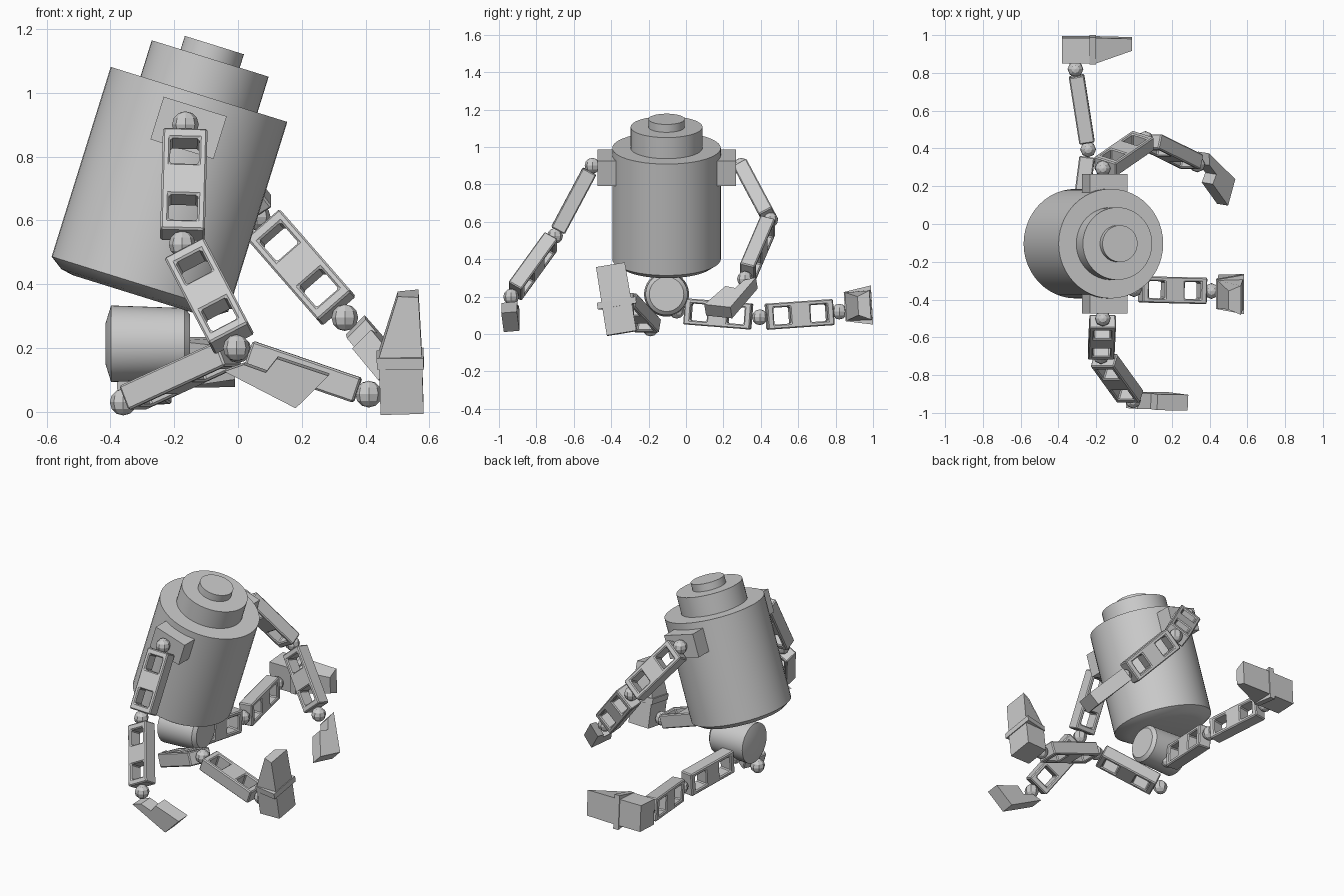
import bpy, bmesh, math
from mathutils import Vector as V, Matrix

if "Cube" in bpy.data.objects:
    bpy.data.objects.remove(bpy.data.objects["Cube"])


def finish(name, bm, matrix=None):
    bmesh.ops.recalc_face_normals(bm, faces=bm.faces)
    me = bpy.data.meshes.new(name)
    bm.to_mesh(me)
    bm.free()
    ob = bpy.data.objects.new(name, me)
    bpy.context.collection.objects.link(ob)
    if matrix:
        ob.matrix_world = matrix
    return ob


def frame(origin, a, hint):
    """Local x along a, local y close to hint, at origin."""
    x = V(a).normalized()
    h = V(hint)
    y = (h - x * h.dot(x)).normalized()
    m = Matrix((x, y, x.cross(y))).transposed().to_4x4()
    m.translation = V(origin)
    return m


def lathe(name, profile, matrix, seg=48):
    bm = bmesh.new()
    rings = [[bm.verts.new((r * math.cos(t), r * math.sin(t), h))
              for t in (2 * math.pi * i / seg for i in range(seg))]
             for r, h in profile]
    for a, b in zip(rings, rings[1:]):
        for i in range(seg):
            j = (i + 1) % seg
            bm.faces.new((a[i], a[j], b[j], b[i]))
    bm.faces.new(rings[0])
    bm.faces.new(rings[-1])
    ob = finish(name, bm, matrix)
    bpy.ops.object.select_all(action='DESELECT')
    ob.select_set(True)
    bpy.context.view_layer.objects.active = ob
    bpy.ops.object.shade_smooth_by_angle(angle=math.radians(25))


def block(name, size, matrix):
    bm = bmesh.new()
    bmesh.ops.create_cube(bm, size=1)
    bmesh.ops.scale(bm, vec=size, verts=bm.verts)
    return finish(name, bm, matrix)


def ball(name, p, r=0.042):
    bm = bmesh.new()
    bmesh.ops.create_uvsphere(bm, u_segments=8, v_segments=6, radius=r)
    finish(name, bm, Matrix.Translation(p))


def beam(name, a, b, normal):
    """Flat limb bar with two square windows, centred between two joints."""
    us = (-.18, -.145, -.055, .055, .145, .18)
    ws = (-.07, -.045, .045, .07)
    bm = bmesh.new()
    g = [[bm.verts.new((u, 0, w)) for w in ws] for u in us]
    for i in range(5):
        for j in range(3):
            if j == 1 and i in (1, 3):
                continue
            bm.faces.new((g[i][j], g[i + 1][j], g[i + 1][j + 1], g[i][j + 1]))
    a, b = V(a), V(b)
    ob = finish(name, bm, frame((a + b) / 2, b - a, normal))
    s = ob.modifiers.new("Thickness", 'SOLIDIFY')
    s.thickness, s.offset = 0.082, 0
    c = ob.modifiers.new("Chamfer", 'BEVEL')
    c.width, c.segments, c.limit_method = 0.006, 1, 'ANGLE'


def loft(bm, sections):
    """Join two four-sided sections (l, d_top, d_sole, w_top, w_sole)."""
    pts = []
    for l, dt, ds, wt, ws in sections:
        pts += [(l, dt, -wt), (l, dt, wt), (l, ds, ws), (l, ds, -ws)]
    v = [bm.verts.new(p) for p in pts]
    bm.faces.new(v[:4])
    bm.faces.new(v[4:])
    for i in range(4):
        j = (i + 1) % 4
        bm.faces.new((v[i], v[j], v[4 + j], v[4 + i]))


def foot(name, ankle, toe, sole):
    bm = bmesh.new()
    loft(bm, [(-.07, .035, .17, .078, .08), (.08, .035, .17, .078, .08)])
    loft(bm, [(.075, .028, .175, .078, .105), (.11, .028, .175, .078, .105)])
    loft(bm, [(.11, .035, .17, .075, .08), (.30, .10, .165, .05, .078)])
    finish(name, bm, frame(ankle, toe, sole))


def hand(name, wrist, along, across):
    outline = [(-.003, .075), (.042, .028), (.115, .019),
               (.126, -.036), (.295, -.061), (.249, .077)]
    bm = bmesh.new()
    f = bm.faces.new([bm.verts.new((u, w, -.042)) for u, w in outline])
    ext = bmesh.ops.extrude_face_region(bm, geom=[f])
    bmesh.ops.translate(bm, vec=(0, 0, .084),
                        verts=[e for e in ext["geom"] if isinstance(e, bmesh.types.BMVert)])
    finish(name, bm, frame(wrist, along, across))


# Leaning barrel torso with stepped neck and cap
CY = -0.104
lean = Matrix.Rotation(math.radians(17.3), 4, 'Y')
base = Matrix.Translation((-.3075, CY, .40)) @ lean
lathe("torso", [(.21, -.036), (.25, -.028), (.29, 0), (.29, .623)], base)
lathe("neck", [(.192, .61), (.192, .741)], base)
lathe("head_cap", [(.097, .73), (.097, .785)], base)

# Hip drum lying along x
lathe("hip_drum", [(.065, -.415), (.12, -.398), (.112, -.168), (.092, -.15)],
      Matrix.Translation((0, CY, .213)) @ Matrix.Rotation(math.pi / 2, 4, 'Y'))

# Shoulder blocks
for side, s in (("right", -1), ("left", 1)):
    block(side + "_shoulder_block", (.207, .12, .14),
          Matrix.Translation((-.155, CY + s * .31, .89)) @ lean)

# Limbs: three joints each, and the facing of each bar
limbs = {
    "right_arm": ([(-.165, -.50, .90), (-.175, -.70, .525), (-.005, -.935, .20)],
                  [(0, 1, 0), (0, 1, 0)]),
    "left_arm": ([(-.165, .295, .90), (.06, .45, .61), (.335, .315, .295)],
                 [(0, .89, .46), (0, 1, 0)]),
    "right_leg": ([(-.36, -.19, .03), (0, -.345, .195), (.41, -.355, .055)],
                  [(0, 0, 1), (0, 0, 1)]),
    "left_leg": ([(-.30, -.05, .125), (-.243, .395, .09), (-.31, .82, .12)],
                 [(1, 0, 0), (1, 0, 0)]),
}
for name, (joints, normals) in limbs.items():
    for p, part in zip(joints, ("upper", "middle", "end")):
        ball(f"{name}_{part}_joint", p)
    beam(name + "_upper_bar", joints[0], joints[1], normals[0])
    beam(name + "_lower_bar", joints[1], joints[2], normals[1])

# Hands and feet
hand("right_hand", (-.005, -.94, .195), (.89, 0, -.45), (-.45, .1, -.89))
hand("left_hand", (.335, .315, .295), (.55, -.55, -.63), (.35, .9, -.2))
foot("right_foot", (.41, -.355, .07), (-.03, -.16, .98), (1, 0, 0))
foot("left_foot", (-.31, .82, .145), (1, 0, 0), (0, 1, .06))
